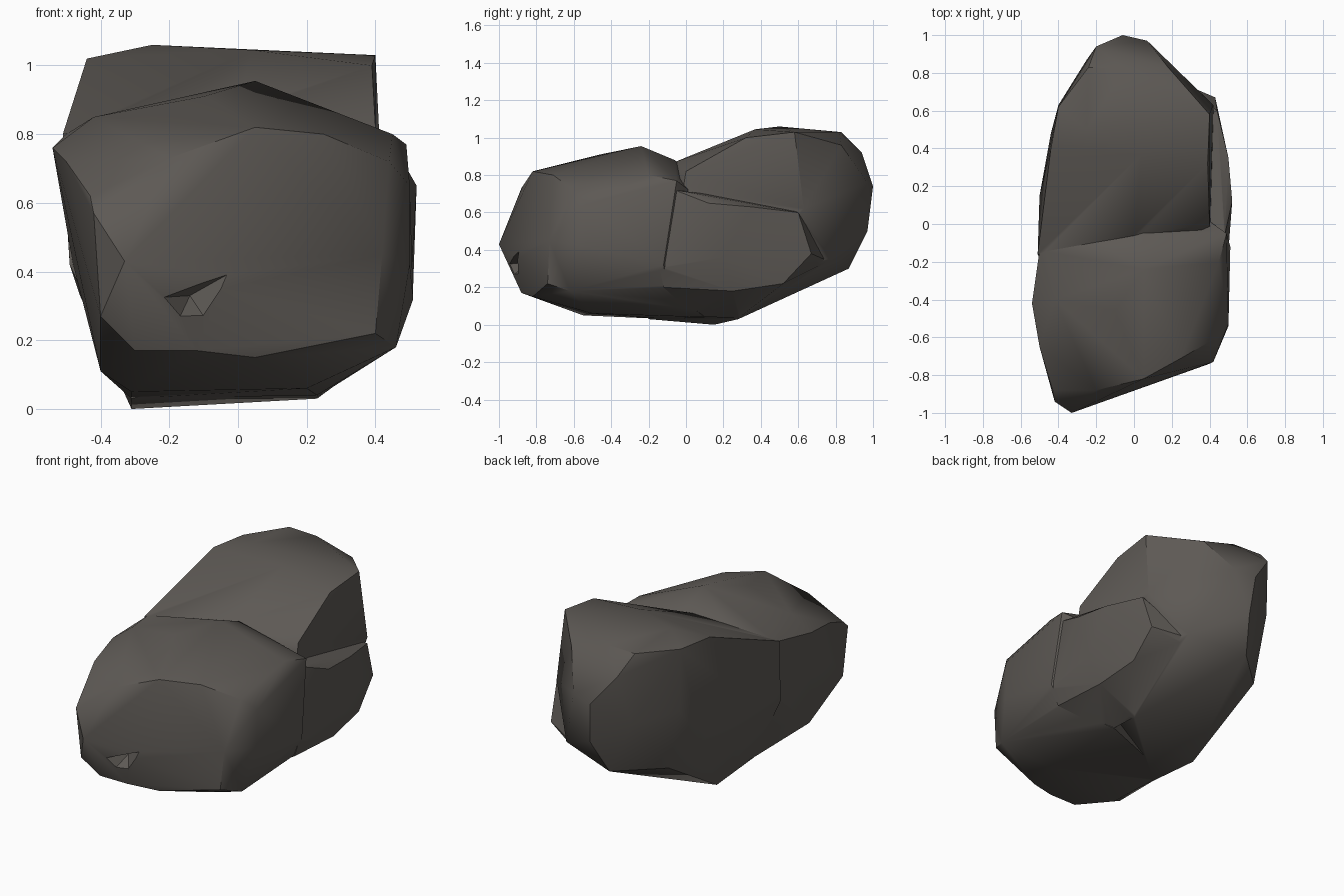
import bpy, bmesh


def hull(name, pts):
    """Faceted stone chunk: the convex hull of a few landmark points."""
    bm = bmesh.new()
    for p in pts:
        bm.verts.new(p)
    res = bmesh.ops.convex_hull(bm, input=bm.verts[:])
    junk = {g for g in res["geom_interior"] + res["geom_unused"]
            if isinstance(g, bmesh.types.BMVert)}
    bmesh.ops.delete(bm, geom=list(junk), context='VERTS')
    bmesh.ops.recalc_face_normals(bm, faces=bm.faces[:])
    me = bpy.data.meshes.new(name)
    bm.to_mesh(me)
    bm.free()
    ob = bpy.data.objects.new(name, me)
    bpy.context.collection.objects.link(ob)
    return ob


def combine(base, other, op):
    m = base.modifiers.new(op.lower(), 'BOOLEAN')
    m.operation, m.object, m.solver = op, other, 'EXACT'
    bpy.context.view_layer.objects.active = base
    bpy.ops.object.modifier_apply(modifier=m.name)
    bpy.data.objects.remove(other)


# front half: slanted face, lip and low ridge
rock = hull("rock", [
    (-.33, -1, .43), (-.42, -.94, .57), (-.40, -.92, .27), (-.30, -.88, .17),
    (-.12, -.88, .17), (.05, -.82, .15), (.40, -.74, .22), (.46, -.62, .18),
    (.42, -.73, .45), (.50, -.54, .42), (.50, -.53, .65), (.44, -.60, .72),
    (.25, -.71, .80), (.05, -.82, .82), (-.20, -.88, .73), (-.43, -.88, .62),
    (-.50, -.65, .72), (-.54, -.42, .76), (-.42, -.40, .85), (-.10, -.46, .91),
    (.05, -.24, .955), (.45, -.20, .80), (.49, -.05, .77), (.51, -.12, .32),
    (.05, -.06, .88), (-.50, -.14, .80), (-.48, -.20, .42), (-.40, -.60, .11),
    (-.31, -.55, .05), (.20, -.50, .06), (-.31, -.10, .03), (.23, .10, .04),
    (.45, -.10, .20), (0, .30, .5)])

# rear half: taller block with a sloping top and pointed back
rear = hull("rear_block", [
    (-.44, .40, 1.02), (-.40, .62, 1.02), (-.25, .50, 1.06), (.04, .37, 1.045),
    (.40, .58, 1.03), (.39, .32, 1.0), (.40, 0, .82), (0, -.06, .87),
    (-.51, -.16, .80), (-.24, .83, 1.03), (-.05, .82, 1.03), (-.20, .94, .92),
    (-.06, 1, .74), (.07, .97, .76), (-.04, .97, .50), (.18, .83, .96),
    (.42, .63, .62), (.25, .78, .35), (-.10, .87, .30), (-.25, .87, .62),
    (-.40, .63, .65), (-.34, .65, .30), (-.50, .15, .58), (-.49, -.20, .42),
    (-.44, .48, .42), (-.46, .10, .33), (-.31, .15, 0), (.23, .28, .03),
    (.42, .28, .17), (0, -.30, .45), (.42, -.10, .22), (-.31, -.20, .03)])

# lower right flank, swelling out and running down into the underside
flank = hull("lower_right_flank", [
    (.50, -.14, .30), (.48, -.06, .72), (.52, .12, .65), (.50, .35, .63),
    (.44, .60, .60), (.43, .67, .38), (.44, .52, .22), (.46, .25, .18),
    (.51, .20, .36), (.46, -.12, .20), (.23, .28, .035), (.23, .05, .045),
    (.22, .76, .34), (.20, .10, .68), (.20, .50, .65)])

# small notch broken out of the front face
notch = hull("notch", [
    (-.30, -1.06, .32), (-.06, -.96, .32), (.02, -.92, .42),
    (-.22, -1.06, .16), (-.14, -.84, .33), (-.08, -.93, .24)])

combine(rock, rear, 'UNION')
combine(rock, flank, 'UNION')
combine(rock, notch, 'DIFFERENCE')

# dark stone colour
mat = bpy.data.materials.new("dark_stone")
mat.diffuse_color = (.11, .10, .09, 1)
rock.data.materials.clear()
rock.data.materials.append(mat)

bpy.context.view_layer.objects.active = rock
rock.select_set(True)
bpy.ops.object.shade_smooth_by_angle(angle=0.6)
